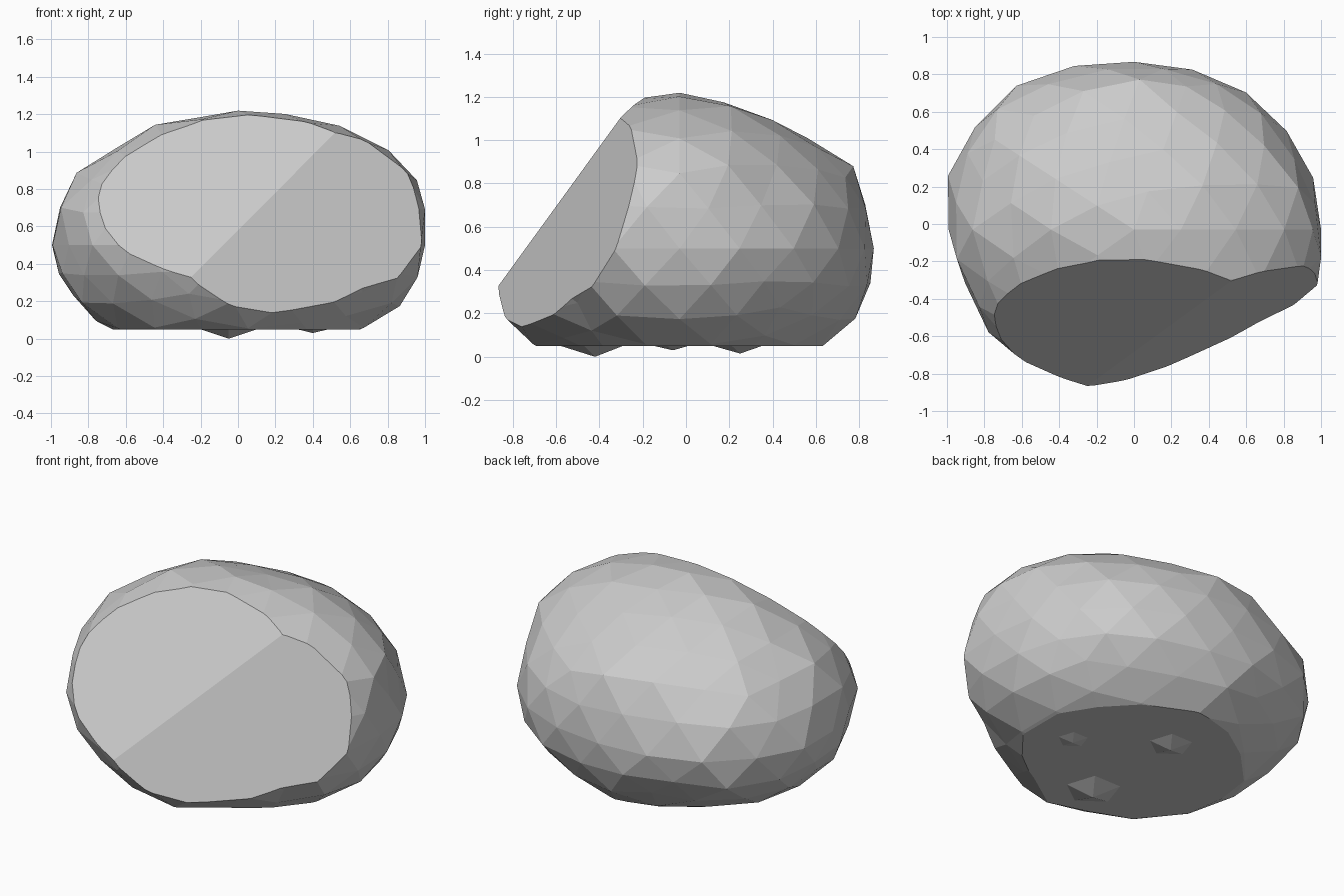
import bpy, bmesh, random
from math import exp, pi
from mathutils import Vector, Matrix

if "Cube" in bpy.data.objects:
    bpy.data.objects.remove(bpy.data.objects["Cube"])

random.seed(4)
CENTRE = Vector((0, -0.03, 0.5))

# Two broken front planes as y = a + b*x + c*z
LEFT = (-1.15, -0.08, 0.806)
RIGHT = (-0.877, 0.393, 0.335)

# Outline of the rock in three sections through its middle
ACROSS = [(-1, .5), (-.95, .69), (-.86, .88), (-.66, 1.02), (-.44, 1.14), (0, 1.225),
          (.25, 1.2), (.68, 1.08), (.94, .89), (.99, .68), (.96, .3), (.66, .05),
          (-.92, .32), (-.86, .19), (-.68, .05)]                      # x, z
BACK = [(.2, 1.16), (.42, 1.08), (.54, 1.03), (.79, .86), (.84, .65), (.86, .5),
        (.85, .3), (.77, .17), (.62, .05), (-.68, .05)]               # y, z
AROUND = [(-.98, .28), (-.88, .48), (-.74, .68), (-.52, .77), (-.3, .85), (.15, .86),
          (.58, .73), (.68, .63), (.85, .4), (.94, .27), (.98, .1),
          (-.88, -.35), (-.78, -.55)]                                 # x, y
# Rim of the broken front
RIM = [(-.71, .8), (-.72, .6), (-.61, .5), (-.38, .37), (-.6, .98), (-.3, 1.1),
       (.05, 1.18), (.35, 1.16), (.55, 1.12), (.94, .88), (.98, .5), (.96, .42),
       (.65, .27), (.48, .2), (0, .17)]                               # x, z


def front_y(x, z):
    return max(a + b * x + c * z for a, b, c in (LEFT, RIGHT))


def base_shape(n):
    """Plain uneven ellipsoid point, relative to the centre, along a direction."""
    sy = 0.89 if n.y > 0 else 0.97
    sz = 0.725 if n.z > 0 else 0.61
    return n / (n.x ** 2 + (n.y / sy) ** 2 + (n.z / sz) ** 2) ** 0.5


# How far each outline point lies outside (+) or inside (-) the ellipsoid
targets = [(x, -0.03, z) for x, z in ACROSS] + [(0, y, z) for y, z in BACK]
targets += [(x, y, 0.5) for x, y in AROUND] + [(x, front_y(x, z), z) for x, z in RIM]
pulls = []
for t in targets:
    d = Vector(t) - CENTRE
    n = d.normalized()
    pulls.append((n, d.length / base_shape(n).length - 1 + 0.006))


def shape(n):
    p = base_shape(n)
    n = p.normalized()
    total, weight = 0.0, 0.12
    for q, r in pulls:
        w = exp(-((n - q).length / 0.2) ** 2)
        total += w * r
        weight += w
    p = CENTRE + p * (1 + total / weight + random.uniform(-0.012, 0.012))
    p.x = max(-1, min(1, p.x))
    return p


def slice_off(bm, co, normal):
    """Cut away everything beyond a plane and cap the opening."""
    res = bmesh.ops.bisect_plane(
        bm, geom=bm.verts[:] + bm.edges[:] + bm.faces[:], dist=1e-5,
        plane_co=co, plane_no=Vector(normal).normalized(), clear_outer=True)
    edges = [e for e in res["geom_cut"]
             if isinstance(e, bmesh.types.BMEdge) and e.is_boundary]
    bmesh.ops.holes_fill(bm, edges=edges, sides=0)


def add_object(name, bm):
    bmesh.ops.recalc_face_normals(bm, faces=bm.faces)
    mesh = bpy.data.meshes.new(name)
    bm.to_mesh(mesh)
    bm.free()
    bpy.context.collection.objects.link(bpy.data.objects.new(name, mesh))


# Boulder: faceted ball, two broken front planes, flat base
bm = bmesh.new()
bmesh.ops.create_icosphere(bm, subdivisions=3, radius=1)
for v in bm.verts:
    n = v.co.normalized()
    sy = 0.89 if n.y > 0 else 0.97
    sz = 0.725 if n.z > 0 else 0.61
    v.co = shape(Vector((n.x, n.y * sy, n.z * sz)).normalized())
for a, b, c in (LEFT, RIGHT):
    slice_off(bm, (0, a, 0), (b, -1, c))
slice_off(bm, (0, 0, 0.05), (0, 0, -1))
add_object("boulder", bm)

# Low lumps under the base
for i, (x, y, z) in enumerate([(-0.05, -0.42, 0.0), (0.4, -0.06, 0.03),
                               (-0.06, 0.25, 0.015)]):
    bm = bmesh.new()
    h = 0.06 - z
    bmesh.ops.create_cone(
        bm, cap_ends=True, segments=5, radius1=0.19 - z * 2, radius2=0, depth=h,
        matrix=Matrix.Translation((x, y, z + h / 2)) @ Matrix.Rotation(pi, 4, 'X'))
    add_object(f"base_lump_{i + 1}", bm)
